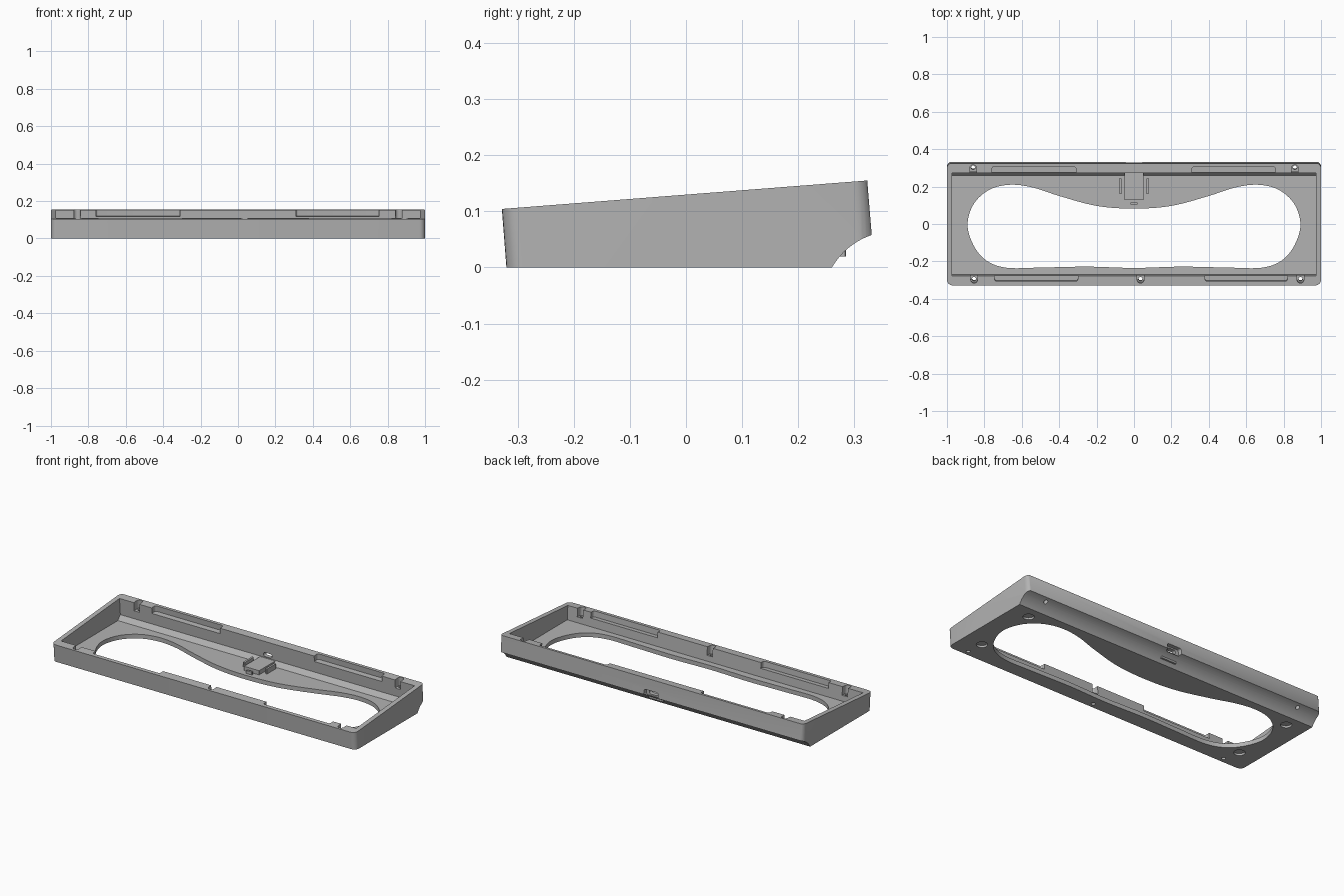
import bpy, bmesh, math
from mathutils import Vector, Matrix

cube = bpy.data.objects.get("Cube")
if cube:
    bpy.data.objects.remove(cube, do_unlink=True)

TILT = math.atan2(0.051, 0.655)      # slope of the rim
FLOOR = 0.025

grey = bpy.data.materials.new("case grey")
grey.use_nodes = True
colour = (0.45, 0.45, 0.45, 1)
grey.diffuse_color = colour
grey.node_tree.nodes["Principled BSDF"].inputs["Base Color"].default_value = colour


def prism(name, points, axis, low, high):
    """Extrude a closed outline along x (points are y, z) or z (points are x, y)."""
    bm = bmesh.new()
    place = (lambda p: (low, p[0], p[1])) if axis == "x" else (lambda p: (p[0], p[1], low))
    face = bm.faces.new([bm.verts.new(place(p)) for p in points])
    step = Vector((high - low, 0, 0)) if axis == "x" else Vector((0, 0, high - low))
    top = bmesh.ops.extrude_face_region(bm, geom=[face])["geom"]
    bmesh.ops.translate(bm, vec=step, verts=[v for v in top if isinstance(v, bmesh.types.BMVert)])
    bmesh.ops.recalc_face_normals(bm, faces=bm.faces)
    mesh = bpy.data.meshes.new(name)
    bm.to_mesh(mesh)
    bm.free()
    mesh.materials.append(grey)
    obj = bpy.data.objects.new(name, mesh)
    bpy.context.collection.objects.link(obj)
    return obj


def rounded(x0, x1, y0, y1, r, steps=6):
    corners = [(x1 - r, y1 - r), (x0 + r, y1 - r), (x0 + r, y0 + r), (x1 - r, y0 + r)]
    return [(cx + r * math.cos(a), cy + r * math.sin(a))
            for i, (cx, cy) in enumerate(corners)
            for a in [(i + k / steps) * math.pi / 2 for k in range(steps + 1)]]


def circle(x, y, r, n=20):
    return [(x + r * math.cos(2 * math.pi * k / n), y + r * math.sin(2 * math.pi * k / n))
            for k in range(n)]


def smooth_loop(pts, steps=6):
    out, n = [], len(pts)
    for i in range(n):
        a, b, c, d = [Vector(pts[(i + k) % n]) for k in (-1, 0, 1, 2)]
        for k in range(steps):
            t = k / steps
            out.append(0.5 * (2 * b + (c - a) * t + (2 * a - 5 * b + 4 * c - d) * t * t
                              + (3 * b - a - 3 * c + d) * t ** 3))
    return out


def boolean(obj, tool, operation="DIFFERENCE"):
    mod = obj.modifiers.new("cut", "BOOLEAN")
    mod.operation, mod.object, mod.solver = operation, tool, "EXACT"
    bpy.context.view_layer.objects.active = obj
    bpy.ops.object.modifier_apply(modifier=mod.name)
    bpy.data.objects.remove(tool, do_unlink=True)


def rim_z(y):
    return 0.104 + (y + 0.332) * math.tan(TILT)


def tilt(obj, y):
    """Lean a cutter with the walls about the rim height at y."""
    pivot = Vector((0, y, rim_z(y)))
    obj.data.transform(Matrix.Translation(pivot) @ Matrix.Rotation(TILT, 4, "X")
                       @ Matrix.Translation(-pivot))


# Wedge body with the hollowed lower back edge
p0, p1, p2 = Vector((0.26, 0)), Vector((0.285, 0.042)), Vector((0.331, 0.058))
scoop = [p0 * (1 - t) ** 2 + p1 * 2 * t * (1 - t) + p2 * t * t
         for t in [k / 10 for k in range(11)]]
case = prism("case_shell", [(-0.332, 0.104), (-0.325, 0)] + scoop + [(0.323, 0.155)],
             "x", -1, 1)

# Rounded vertical corners
corners = prism("corner_form", rounded(-1, 1, -0.3286, 0.3286, 0.03), "z", -0.3, 0.4)
corners.data.transform(Matrix.Translation((0, -0.0005, 0.1295 - 0.0005))
                       @ Matrix.Rotation(TILT, 4, "X"))
boolean(case, corners, "INTERSECT")

# Inner tray with a sloped back edge
boolean(case, prism("tray_cutter", [(-0.283, 0.2), (-0.271, FLOOR), (0.258, FLOOR),
                                    (0.281, 0.052), (0.27, 0.2)], "x", -0.972, 0.972))

# Large waisted opening through the floor
half = [(0.2, 0.097), (0.4, 0.15), (0.54, 0.195), (0.66, 0.21), (0.77, 0.185), (0.855, 0.11),
        (0.89, 0), (0.86, -0.11), (0.79, -0.195), (0.68, -0.234), (0.5, -0.233), (0.25, -0.228)]
loop = [(0, 0.082)] + half + [(0, -0.235)] + [(-x, y) for x, y in reversed(half)]
boolean(case, prism("opening_cutter", smooth_loop(loop), "z", -0.1, 0.06))

# Long clip pockets along both rims
for x0, x1, side in [(-0.76, -0.31, 1), (0.31, 0.755, 1), (-0.745, -0.3, -1), (0.38, 0.82, -1)]:
    y0, y1 = sorted((side * 0.25, side * 0.306))
    z = rim_z(side * 0.3)
    pocket = prism("pocket_cutter", rounded(x0, x1, y0, y1, 0.012), "z", z - 0.034, z + 0.05)
    tilt(pocket, side * 0.3)
    boolean(case, pocket)

# Screw slots and their through holes
for x, side in [(-0.86, 1), (0.86, 1), (-0.855, -1), (0.035, -1), (0.89, -1)]:
    y0, y1 = sorted((side * 0.25, side * 0.316))
    z = rim_z(side * 0.3)
    slot = prism("slot_cutter", rounded(x - 0.018, x + 0.018, y0, y1, 0.017), "z",
                 z - 0.05, z + 0.05)
    hole = prism("screw_cutter", circle(x, side * 0.298, 0.011), "z", -0.1, z + 0.02)
    for cutter in (slot, hole):
        tilt(cutter, side * 0.3)
        boolean(case, cutter)

# Round foot recesses underneath
for x in (-0.88, 0.88):
    for y in (-0.19, 0.19):
        boolean(case, prism("foot_cutter", circle(x, y, 0.03, 28), "z", -0.05, 0.012))

# Cable port in the back wall: wide recess, then a narrow slot
for x, z0, z1, y0 in [(0.047, 0.05, 0.09, 0.305), (0.028, 0.058, 0.082, 0.25)]:
    port = prism("port_cutter", rounded(-x, x, z0, z1, 0.011), "z", y0, 0.4)
    port.data.transform(Matrix(((1, 0, 0, 0), (0, 0, 1, 0), (0, 1, 0, 0), (0, 0, 0, 1))))
    port.data.flip_normals()
    boolean(case, port)

# Circuit board holder: platform, side clips and front stop
parts = [case,
         prism("board_platform", rounded(-0.05, 0.05, 0.127, 0.285, 0.002, 1), "z", 0.02, 0.05),
         prism("board_stop", rounded(-0.02, 0.02, 0.103, 0.115, 0.002, 1), "z", 0.02, 0.042)]
for side, name in ((-1, "right"), (1, "left")):
    parts.append(prism(name + "_board_clip",
                       rounded(side * 0.073 - 0.006, side * 0.073 + 0.006, 0.16, 0.245, 0.002, 1),
                       "z", 0.02, 0.055))

for obj in parts:
    bpy.ops.object.select_all(action="DESELECT")
    obj.select_set(True)
    bpy.context.view_layer.objects.active = obj
    bpy.ops.object.shade_smooth_by_angle(angle=math.radians(30))
